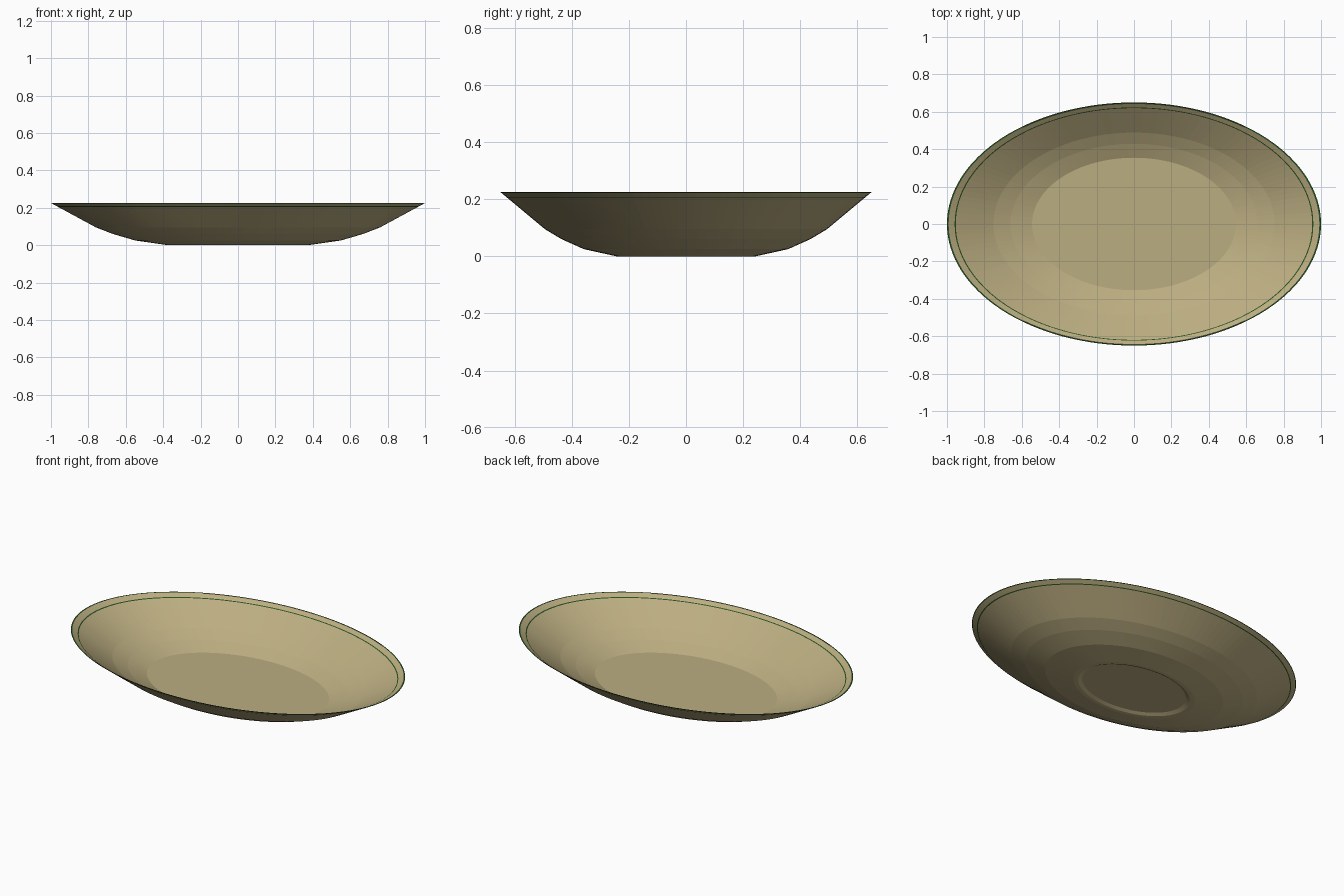
import bpy, bmesh, math

if "Cube" in bpy.data.objects:
    bpy.data.objects.remove(bpy.data.objects["Cube"])

N = 128       # segments around
RY = 0.65     # ratio of short to long radius


def material(name, color):
    m = bpy.data.materials.new(name)
    m.diffuse_color = color
    m.use_nodes = True
    m.node_tree.nodes["Principled BSDF"].inputs["Base Color"].default_value = m.diffuse_color
    return m


clay = material("clay", (0.5, 0.42, 0.22, 1))
green = material("green_glaze", (0.02, 0.08, 0.015, 1))


def oval_lathe(name, profile, mats, stripes=()):
    """Sweep an (r, z) profile round an oval; bands listed in stripes use the second material."""
    bm = bmesh.new()
    rings = []
    for r, z in profile:
        if r == 0:
            rings.append([bm.verts.new((0, 0, z))] * N)
        else:
            rings.append([bm.verts.new((r * math.cos(2 * math.pi * i / N),
                                        RY * r * math.sin(2 * math.pi * i / N), z))
                          for i in range(N)])
    for k, (a, b) in enumerate(zip(rings, rings[1:])):
        for i in range(N):
            j = (i + 1) % N
            corners = list(dict.fromkeys((a[i], a[j], b[j], b[i])))
            bm.faces.new(corners).material_index = int(k in stripes)
    bmesh.ops.recalc_face_normals(bm, faces=bm.faces[:])
    me = bpy.data.meshes.new(name)
    bm.to_mesh(me)
    bm.free()
    ob = bpy.data.objects.new(name, me)
    bpy.context.collection.objects.link(ob)
    for m in mats:
        me.materials.append(m)
    return ob


# Dish: underside with recessed foot, flared wall, painted rim, then the inside
outer = [(0, 0.01), (0.32, 0.01), (0.345, 0.0), (0.375, 0.0), (0.55, 0.025), (0.67, 0.06),
         (0.76, 0.095), (0.963, 0.205), (0.969, 0.2083), (0.995, 0.2223), (1.0, 0.225)]
inner = [(0.991, 0.225), (0.959, 0.2087), (0.953, 0.2055), (0.752, 0.1),
         (0.66, 0.064), (0.545, 0.029), (0, 0.029)]
oval_lathe("oval_dish", outer + inner, [clay, green], stripes=(7, 9, 10, 12))
